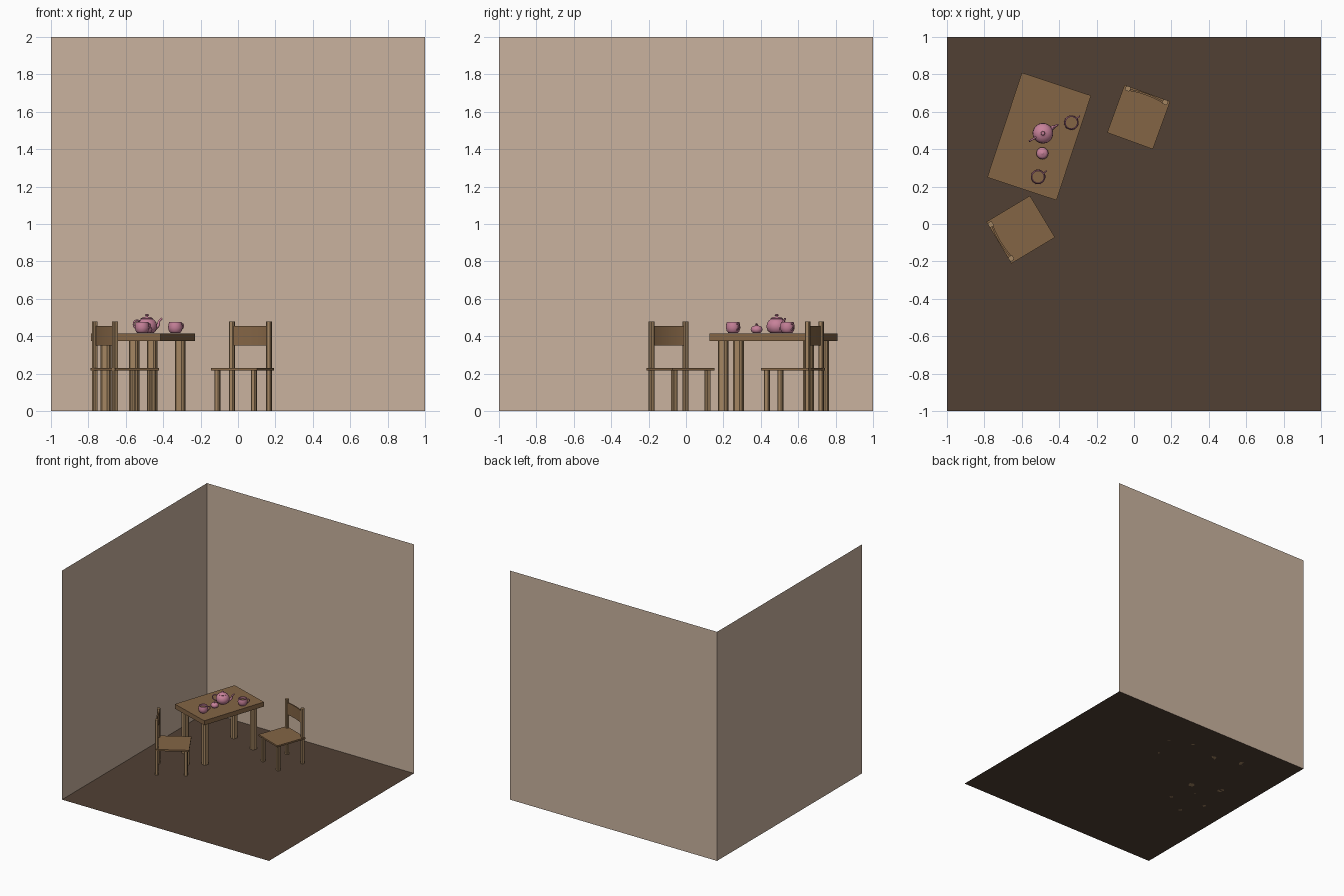
import bpy, bmesh, math
from mathutils import Matrix, Vector

if "Cube" in bpy.data.objects:
    bpy.data.objects.remove(bpy.data.objects["Cube"])


def material(name, *rgb):
    m = bpy.data.materials.new(name)
    m.use_nodes = True
    m.diffuse_color = (*rgb, 1)
    m.node_tree.nodes["Principled BSDF"].inputs["Base Color"].default_value = (*rgb, 1)
    return m


WALL = material("wall beige", 0.59, 0.45, 0.345)
FLOOR = material("floor brown", 0.082, 0.051, 0.034)
WOOD = material("board wood", 0.23, 0.13, 0.06)
LEG = material("leg wood", 0.37, 0.235, 0.12)
PINK = material("pink china", 0.57, 0.22, 0.32)


def add(name, mesh, mat, place=Matrix(), smooth=False):
    mesh.materials.clear()
    mesh.materials.append(mat)
    ob = bpy.data.objects.new(name, mesh)
    ob.matrix_world = place
    bpy.context.collection.objects.link(ob)
    if smooth:
        bpy.ops.object.select_all(action='DESELECT')
        ob.select_set(True)
        bpy.context.view_layer.objects.active = ob
        bpy.ops.object.shade_smooth_by_angle(angle=math.radians(50))
    return ob


def from_bmesh(name, bm, mat, place=Matrix(), smooth=False):
    mesh = bpy.data.meshes.new(name)
    bm.to_mesh(mesh)
    bm.free()
    return add(name, mesh, mat, place, smooth)


def plane(name, mat, matrix):
    bm = bmesh.new()
    bmesh.ops.create_grid(bm, x_segments=1, y_segments=1, size=1, matrix=matrix)
    from_bmesh(name, bm, mat)


def box(name, size, centre, mat, place, chamfer=0):
    bm = bmesh.new()
    bmesh.ops.create_cube(bm, size=1, matrix=Matrix.Translation(centre) @ Matrix.Diagonal((*size, 1)))
    if chamfer:
        upright = [e for e in bm.edges if abs(e.verts[0].co.z - e.verts[1].co.z) > 0.01]
        bmesh.ops.bevel(bm, geom=upright, offset=chamfer, segments=1, affect='EDGES')
    from_bmesh(name, bm, mat, place)


def lathe(name, profile, mat, place, steps=28):
    bm = bmesh.new()
    verts = [bm.verts.new((r, 0, z)) for r, z in profile]
    edges = [bm.edges.new(pair) for pair in zip(verts, verts[1:])]
    bmesh.ops.spin(bm, geom=verts + edges, cent=(0, 0, 0), axis=(0, 0, 1),
                   angle=math.tau, steps=steps)
    bmesh.ops.remove_doubles(bm, verts=bm.verts, dist=0.0001)
    bmesh.ops.recalc_face_normals(bm, faces=bm.faces)
    from_bmesh(name, bm, mat, place, True)


def tube(name, points, radius, mat, place):
    # points are (x, z, thickness factor) in the upright plane
    curve = bpy.data.curves.new(name, 'CURVE')
    curve.dimensions = '3D'
    curve.bevel_depth = radius
    curve.bevel_resolution = 2
    curve.resolution_u = 6
    curve.use_fill_caps = True
    spline = curve.splines.new('BEZIER')
    spline.bezier_points.add(len(points) - 1)
    for bp, (x, z, f) in zip(spline.bezier_points, points):
        bp.co, bp.radius = (x, 0, z), f
        bp.handle_left_type = bp.handle_right_type = 'AUTO'
    ob = bpy.data.objects.new(name, curve)
    mesh = bpy.data.meshes.new_from_object(ob)
    bpy.data.objects.remove(ob)
    add(name, mesh, mat, place, True)


def at(x, y, degrees, z=0):
    return Matrix.Translation((x, y, z)) @ Matrix.Rotation(math.radians(degrees), 4, 'Z')


# Room: floor and two walls
plane("floor", FLOOR, Matrix())
plane("back_wall", WALL, Matrix.Translation((0, 1, 1)) @ Matrix.Rotation(math.pi / 2, 4, 'X'))
plane("side_wall", WALL, Matrix.Translation((-1, 0, 1)) @ Matrix.Rotation(math.pi / 2, 4, 'Y'))

# Table
table = at(-0.507, 0.468, -18.3)
box("table_top", (0.39, 0.59, 0.04), (0, 0, 0.395), WOOD, table)
for sx in (-1, 1):
    for sy in (-1, 1):
        box("table_leg", (0.05, 0.05, 0.375), (sx * 0.13, sy * 0.24, 0.1875), LEG, table, 0.01)


def chair(place):
    box("seat", (0.26, 0.272, 0.014), (0, 0, 0.223), WOOD, place)
    for sx in (-1, 1):
        box("front_leg", (0.028, 0.028, 0.216), (sx * 0.104, -0.109, 0.108), LEG, place, 0.005)
        box("back_post", (0.028, 0.026, 0.48), (sx * 0.106, 0.123, 0.24), LEG, place, 0.005)
    # Gently bowed back board
    bm = bmesh.new()
    n = 8
    rows = []
    for i in range(n + 1):
        t = 2 * i / n - 1
        y = 0.118 + 0.01 * (1 - t * t)
        rows.append([bm.verts.new((t * 0.1, y + dy, z))
                     for dy, z in ((-0.005, 0.35), (0.005, 0.35), (0.005, 0.455), (-0.005, 0.455))])
    for a, b in zip(rows, rows[1:]):
        for k in range(4):
            bm.faces.new((a[k], a[k - 1], b[k - 1], b[k]))
    bm.faces.new(rows[0])
    bm.faces.new(rows[-1])
    bmesh.ops.recalc_face_normals(bm, faces=bm.faces)
    from_bmesh("back_board", bm, WOOD, place, True)


chair(at(0.025, 0.572, -20))
chair(at(-0.606, -0.03, 121))

# Teapot
TOP = 0.415
pot = at(-0.487, 0.485, 30, TOP)
lathe("teapot_body", [(0, 0.001), (0.034, 0.001), (0.048, 0.014), (0.055, 0.035), (0.052, 0.054),
                      (0.042, 0.07), (0.032, 0.076), (0.034, 0.079), (0.024, 0.086), (0.007, 0.089),
                      (0.005, 0.092), (0.011, 0.097), (0.009, 0.102), (0, 0.104)], PINK, pot)
tube("teapot_spout", [(0.045, 0.025, 1.5), (0.068, 0.042, 1), (0.076, 0.066, 0.7), (0.092, 0.08, 0.6)],
     0.009, PINK, pot)
tube("teapot_handle", [(-0.042, 0.066, 1), (-0.07, 0.068, 1), (-0.082, 0.05, 1), (-0.07, 0.028, 1),
                       (-0.048, 0.02, 1)], 0.005, PINK, pot)

# Sugar bowl
lathe("sugar_bowl", [(0, 0.001), (0.018, 0.001), (0.028, 0.01), (0.032, 0.022), (0.027, 0.034),
                     (0.02, 0.039), (0.006, 0.043), (0.005, 0.046), (0.008, 0.05), (0, 0.055)],
      PINK, at(-0.49, 0.378, 0, TOP))

# Cups with tea
for x, y, turn in ((-0.335, 0.542, 38), (-0.513, 0.252, 35)):
    cup = at(x, y, turn, TOP)
    lathe("cup", [(0, 0.001), (0.024, 0.001), (0.034, 0.012), (0.039, 0.03), (0.037, 0.046), (0.034, 0.06),
                  (0.03, 0.06), (0.033, 0.045), (0.034, 0.03), (0.03, 0.014), (0, 0.01)], PINK, cup)
    lathe("tea", [(0, 0.04), (0.0335, 0.04)], WOOD, cup)
    tube("cup_handle", [(0.034, 0.05, 1), (0.05, 0.05, 1), (0.054, 0.036, 1), (0.036, 0.018, 1)],
         0.004, PINK, cup)
